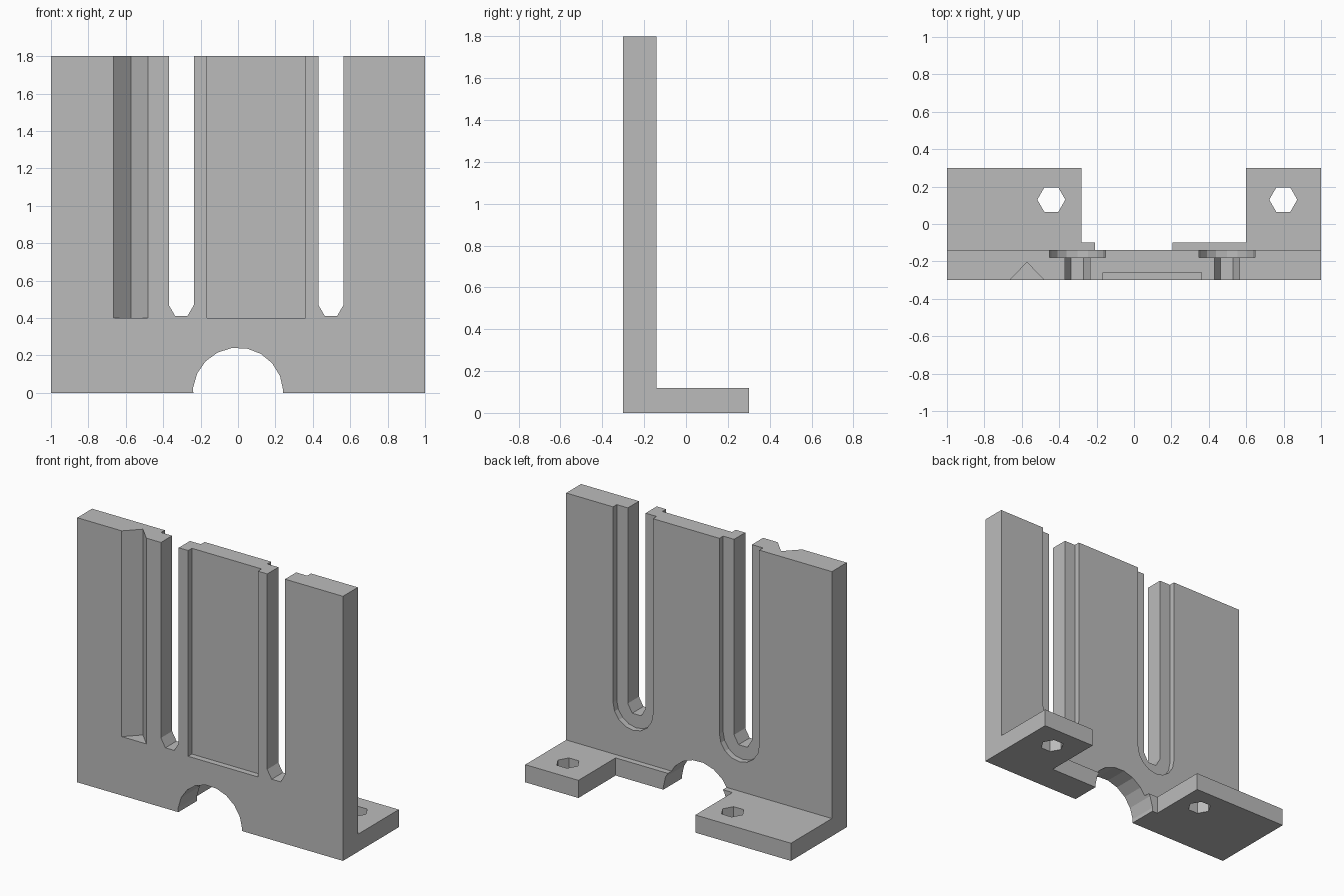
import bpy, bmesh
from math import cos, sin, radians
from mathutils import Vector

cube = bpy.data.objects.get("Cube")
if cube:
    bpy.data.objects.remove(cube, do_unlink=True)

grey = bpy.data.materials.new("plain_grey")
grey.use_nodes = True
COLOUR = (0.5, 0.5, 0.5, 1)
grey.diffuse_color = COLOUR
grey.node_tree.nodes["Principled BSDF"].inputs["Base Color"].default_value = COLOUR

FRONT, BACK, TOP = -0.3, -0.14, 1.8
OVER = TOP + 0.1


def prism(name, outline, axis, lo, hi):
    """Extrude a 2D outline along y (outline in x, z) or z (outline in x, y)."""
    place = (lambda p: (p[0], lo, p[1])) if axis == "y" else (lambda p: (p[0], p[1], lo))
    bm = bmesh.new()
    face = bm.faces.new([bm.verts.new(place(p)) for p in outline])
    ext = bmesh.ops.extrude_face_region(bm, geom=[face])
    shift = Vector((0, hi - lo, 0) if axis == "y" else (0, 0, hi - lo))
    bmesh.ops.translate(bm, vec=shift, verts=[v for v in ext["geom"] if isinstance(v, bmesh.types.BMVert)])
    bmesh.ops.recalc_face_normals(bm, faces=bm.faces)
    mesh = bpy.data.meshes.new(name)
    bm.to_mesh(mesh)
    bm.free()
    mesh.materials.append(grey)
    obj = bpy.data.objects.new(name, mesh)
    bpy.context.collection.objects.link(obj)
    return obj


def rect(x0, x1, y0, y1):
    return [(x0, y0), (x1, y0), (x1, y1), (x0, y1)]


def arc(cx, cy, r, sides, start=0, turn=360):
    count = sides if turn == 360 else sides + 1
    angles = [radians(start + turn * i / sides) for i in range(count)]
    return [(cx + r * cos(a), cy + r * sin(a)) for a in angles]


def slot(cx, r, sides):
    return arc(cx, 0.47, r, sides, 180, 180) + [(cx + r, OVER), (cx - r, OVER)]


def combine(target, tool, operation):
    mod = target.modifiers.new(tool.name, "BOOLEAN")
    mod.operation, mod.object, mod.solver = operation, tool, "EXACT"
    bpy.context.view_layer.update()
    graph = bpy.context.evaluated_depsgraph_get()
    mesh = bpy.data.meshes.new_from_object(target.evaluated_get(graph))
    target.modifiers.clear()
    target.data = mesh
    bpy.data.objects.remove(tool, do_unlink=True)


# Upright plate joined to the notched foot
bracket = prism("bracket", rect(-1, 1, 0, TOP), "y", FRONT, BACK)
foot_plan = [(-1, -0.2), (1, -0.2), (1, 0.3), (0.6, 0.3), (0.6, -0.1),
             (-0.28, -0.1), (-0.28, 0.3), (-1, 0.3)]
combine(bracket, prism("foot", foot_plan, "z", 0, 0.12), "UNION")

# Long slots, each with a wider rebate on the back
for x in (-0.303, 0.497):
    combine(bracket, prism("slot_cutter", slot(x, 0.067, 3), "y", -0.4, 0), "DIFFERENCE")
    combine(bracket, prism("rebate_cutter", slot(x, 0.15, 8), "y", -0.18, 0), "DIFFERENCE")

# V groove and shallow panel recess on the front
v_plan = [(-0.665, FRONT), (-0.665, -0.4), (-0.48, -0.4), (-0.48, FRONT), (-0.572, -0.205)]
combine(bracket, prism("groove_cutter", v_plan, "z", 0.4, OVER), "DIFFERENCE")
combine(bracket, prism("panel_cutter", rect(-0.165, 0.36, -0.4, -0.26), "z", 0.4, OVER), "DIFFERENCE")

# Arch through the base
combine(bracket, prism("arch_cutter", arc(0, 0, 0.242, 19, 3), "y", -0.5, 0.2), "DIFFERENCE")

# Hexagonal bolt holes in the foot
for x in (-0.442, 0.798):
    combine(bracket, prism("bolt_cutter", arc(x, 0.13, 0.075, 6), "z", -0.1, 0.3), "DIFFERENCE")
